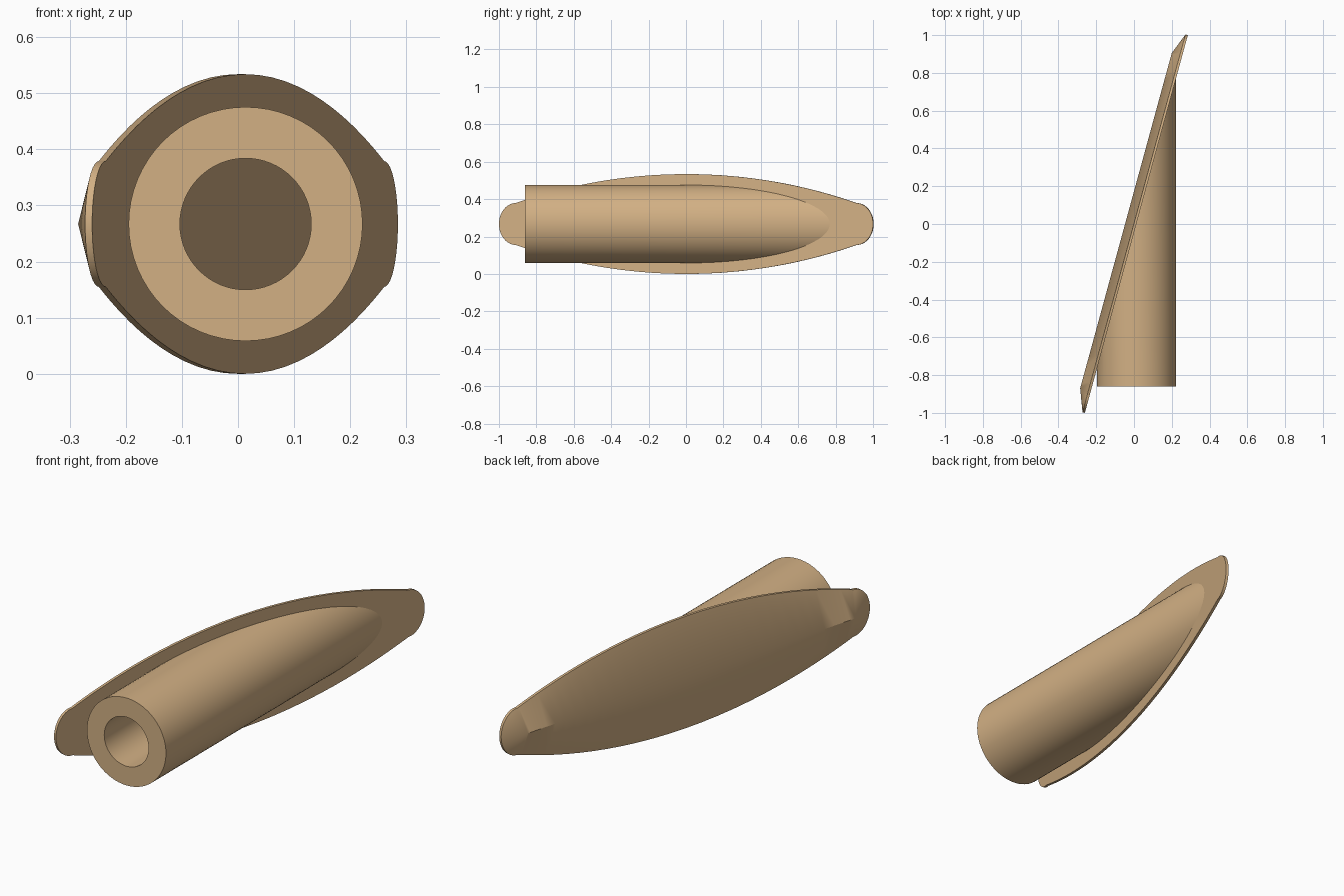
import bpy, bmesh
from math import sin, cos, pi, sqrt, radians
from mathutils import Vector

cube = bpy.data.objects.get("Cube")
if cube:
    bpy.data.objects.remove(cube, do_unlink=True)

SLOPE, OFFSET, MID_Z = 0.2725, 0.0125, 0.267   # slanted plane of the plate
RIM = Vector((-0.0125, 0.0034, 0))             # rim thickness

tan = bpy.data.materials.new("tan")
tan.use_nodes = True
color = (0.645, 0.434, 0.231, 1)
tan.diffuse_color = color
tan.node_tree.nodes["Principled BSDF"].inputs["Base Color"].default_value = color


def plane_x(y):
    return SLOPE * y + OFFSET


def finish(bm, name):
    bmesh.ops.remove_doubles(bm, verts=bm.verts, dist=1e-5)
    bmesh.ops.recalc_face_normals(bm, faces=bm.faces)
    mesh = bpy.data.meshes.new(name)
    bm.to_mesh(mesh)
    bm.free()
    mesh.materials.append(tan)
    obj = bpy.data.objects.new(name, mesh)
    bpy.context.collection.objects.link(obj)
    bpy.ops.object.select_all(action='DESELECT')
    obj.select_set(True)
    bpy.context.view_layer.objects.active = obj
    bpy.ops.object.shade_smooth_by_angle(angle=radians(30))


def bridge(bm, a, b):
    n = len(a)
    for i in range(n):
        j = (i + 1) % n
        bm.faces.new((a[i], a[j], b[j], b[i]))


# Plate outline: shallow arcs along the sides, rounded ends
def arc_height(y, radius=2.75):
    return sqrt(radius ** 2 - y ** 2) - radius + MID_Z


END = 0.91
side = [(END * cos(pi * i / 32), arc_height(END * cos(pi * i / 32))) for i in range(33)]
cap = [(END + 0.09 * cos(a), arc_height(END) * sin(a)) for a in (pi / 2 * i / 10 for i in range(10))]
half = cap + side + [(-y, z) for y, z in reversed(cap)]
outline = half + [(y, -z) for y, z in reversed(half[1:-1])]

# Slanted plate: flat front, thin rim, low ridge along the back
bm = bmesh.new()
front = [bm.verts.new((plane_x(y), y, MID_Z + z)) for y, z in outline]
rim = [bm.verts.new(v.co + RIM) for v in front]
ridge = []
for y, z in outline:
    ry = max(-0.87, min(0.905, y))
    ridge.append(bm.verts.new((0.2732 * ry - 0.0473, ry, MID_Z)))
bm.faces.new(front)
bridge(bm, front, rim)
bridge(bm, rim, ridge)
# Fold the coincident ridge ends into fans
bmesh.ops.remove_doubles(bm, verts=ridge, dist=1e-5)
finish(bm, "slanted_plate")

# Hollow tube, cut off along the plate
bm = bmesh.new()


def tube_rings(radius, count=64):
    near, far = [], []
    for i in range(count):
        a = 2 * pi * i / count
        x, z = 0.0135 + radius * cos(a), MID_Z + radius * sin(a)
        near.append(bm.verts.new((x, -0.86, z)))
        far.append(bm.verts.new((x, (x + 0.002 - OFFSET) / SLOPE, z)))
    return near, far


outer_near, outer_far = tube_rings(0.2085)
inner_near, inner_far = tube_rings(0.117)
bridge(bm, outer_near, outer_far)
bridge(bm, inner_near, inner_far)
bridge(bm, outer_near, inner_near)
bridge(bm, outer_far, inner_far)
finish(bm, "hollow_tube")
